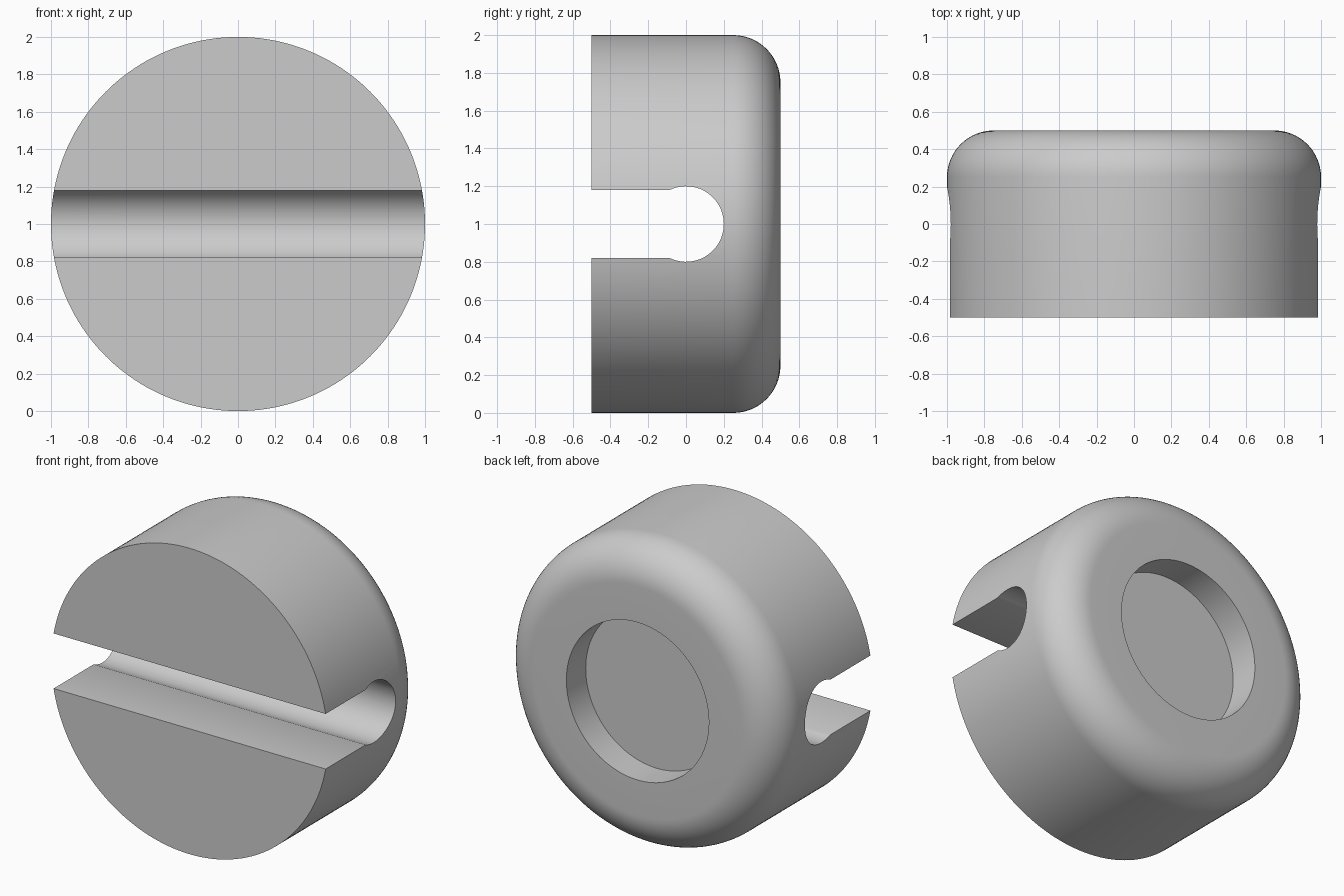
import bpy, bmesh
from math import sin, cos, pi, asin, radians
from mathutils import Matrix, Vector

SEGMENTS = 160
FILLET = 0.25
CENTRE_Z = 1.0

if "Cube" in bpy.data.objects:
    bpy.data.objects.remove(bpy.data.objects["Cube"], do_unlink=True)

# Plain grey finish
grey = bpy.data.materials.new("plain grey")
grey.use_nodes = True
colour = (0.6, 0.6, 0.6, 1)
grey.diffuse_color = colour
grey.node_tree.nodes["Principled BSDF"].inputs["Base Color"].default_value = colour


def make_object(name, bm):
    bmesh.ops.recalc_face_normals(bm, faces=bm.faces)
    mesh = bpy.data.meshes.new(name)
    bm.to_mesh(mesh)
    bm.free()
    mesh.materials.append(grey)
    obj = bpy.data.objects.new(name, mesh)
    bpy.context.collection.objects.link(obj)
    return obj


def lathe_y(name, profile):
    """Revolve (radius, y) points about the y axis; both ends get flat caps."""
    bm = bmesh.new()
    rings = []
    for r, y in profile:
        rings.append([bm.verts.new((r * cos(2 * pi * i / SEGMENTS), y,
                                    CENTRE_Z + r * sin(2 * pi * i / SEGMENTS)))
                      for i in range(SEGMENTS)])
    for a, b in zip(rings, rings[1:]):
        for i in range(SEGMENTS):
            j = (i + 1) % SEGMENTS
            bm.faces.new((a[i], a[j], b[j], b[i]))
    bm.faces.new(rings[0])
    bm.faces.new(rings[-1])
    return make_object(name, bm)


# Round body: flat front, rounded back rim, shallow round recess in the back
profile = [(1, -0.5)]
for k in range(17):
    a = k / 16 * pi / 2
    profile.append((1 - FILLET + FILLET * cos(a), 0.5 - FILLET + FILLET * sin(a)))
profile += [(0.515, 0.5), (0.515, 0.3)]
body = lathe_y("slotted_round_body", profile)

# Keyhole slot cutter running side to side
SLOT_HALF, BORE = 0.18, 0.2
start = pi - asin(SLOT_HALF / BORE)
outline = [(-0.7, SLOT_HALF)]
for k in range(49):
    a = start - 2 * start * k / 48
    outline.append((BORE * cos(a), BORE * sin(a)))
outline.append((-0.7, -SLOT_HALF))
bm = bmesh.new()
face = bm.faces.new([bm.verts.new((-1.2, y, CENTRE_Z + z)) for y, z in outline])
side = bmesh.ops.extrude_face_region(bm, geom=[face])["geom"]
bmesh.ops.translate(bm, vec=(2.4, 0, 0),
                    verts=[v for v in side if isinstance(v, bmesh.types.BMVert)])
cutter = make_object("slot_cutter", bm)
cutter.hide_render = True

# Cut the slot and keep only the finished body
cut = body.modifiers.new("slot", "BOOLEAN")
cut.operation = "DIFFERENCE"
cut.solver = "EXACT"
cut.object = cutter
bpy.ops.object.select_all(action="DESELECT")
body.select_set(True)
bpy.context.view_layer.objects.active = body
bpy.ops.object.modifier_apply(modifier=cut.name)
bpy.data.objects.remove(cutter, do_unlink=True)
bpy.ops.object.shade_smooth_by_angle(angle=radians(30))
